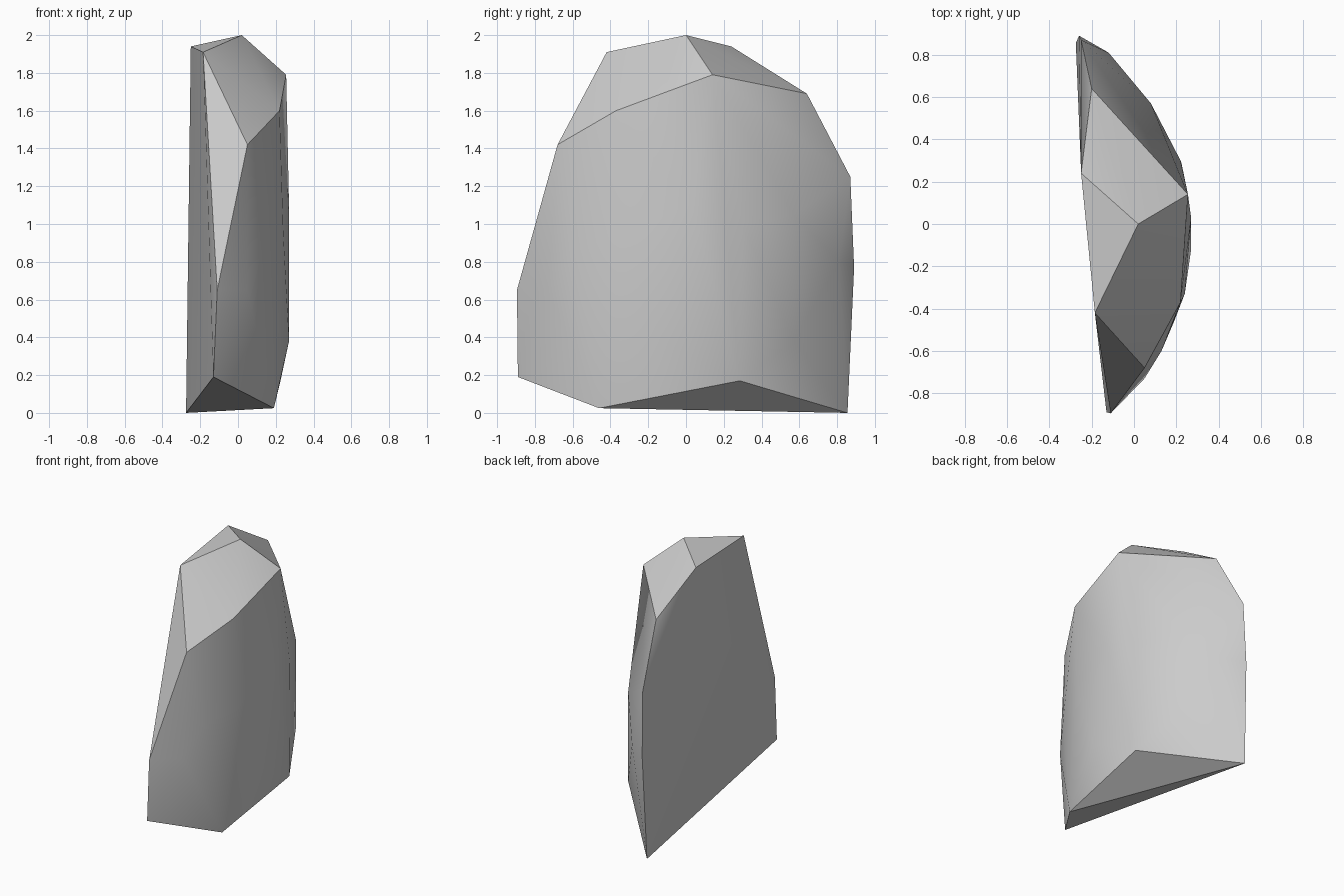
import bpy
import bmesh
import math

# Remove the default object
default = bpy.data.objects.get("Cube")
if default:
    bpy.data.objects.remove(default, do_unlink=True)


def make_material(name, colour):
    """One flat, matte colour for viewport and render."""
    material = bpy.data.materials.new(name)
    material.use_nodes = True
    material.diffuse_color = colour
    shader = material.node_tree.nodes["Principled BSDF"]
    shader.inputs["Base Color"].default_value = colour
    return material


def make_hull(name, points, material):
    """Wrap a convex solid around the given corner points."""
    bm = bmesh.new()
    for point in points:
        bm.verts.new(point)
    result = bmesh.ops.convex_hull(bm, input=bm.verts[:])
    spare = {v for v in result["geom_interior"] + result["geom_unused"]
             if isinstance(v, bmesh.types.BMVert)}
    bmesh.ops.delete(bm, geom=list(spare), context="VERTS")
    bmesh.ops.recalc_face_normals(bm, faces=bm.faces[:])
    mesh = bpy.data.meshes.new(name)
    bm.to_mesh(mesh)
    bm.free()
    mesh.materials.append(material)
    obj = bpy.data.objects.new(name, mesh)
    bpy.context.collection.objects.link(obj)
    return obj


# Corners around the broad, flat split side
split_side = [
    (-.13, -.89, .19), (-.11, -.895, .65), (-.185, -.42, 1.91),
    (-.25, .24, 1.94), (-.2, .64, 1.69), (-.25, .87, 1.25),
    (-.26, .89, .77), (-.275, .855, 0),
]

# Crown and shoulder corners
crown = [(.02, 0, 2), (.255, .14, 1.79), (.22, -.37, 1.6), (.05, -.68, 1.42)]

# Undercut corners
foot = [(.19, -.46, .025), (.225, .285, .17)]

# Weathered, rounded belly
belly = [
    (.27, .03, 1.1), (.27, -.12, .38), (.24, -.33, .95),
    (.13, -.6, .85), (.05, -.73, .65), (.22, .3, 1),
    (.08, .57, 1.05), (.08, .57, .38), (-.12, .81, .8),
]

stone = make_material("stone grey", (.6, .6, .6, 1))
rock = make_hull("rock_slab", split_side + crown + foot + belly, stone)

# Soft shading on the belly, crisp edges at the breaks
bpy.ops.object.select_all(action="DESELECT")
rock.select_set(True)
bpy.context.view_layer.objects.active = rock
bpy.ops.object.shade_smooth_by_angle(angle=math.radians(30))
